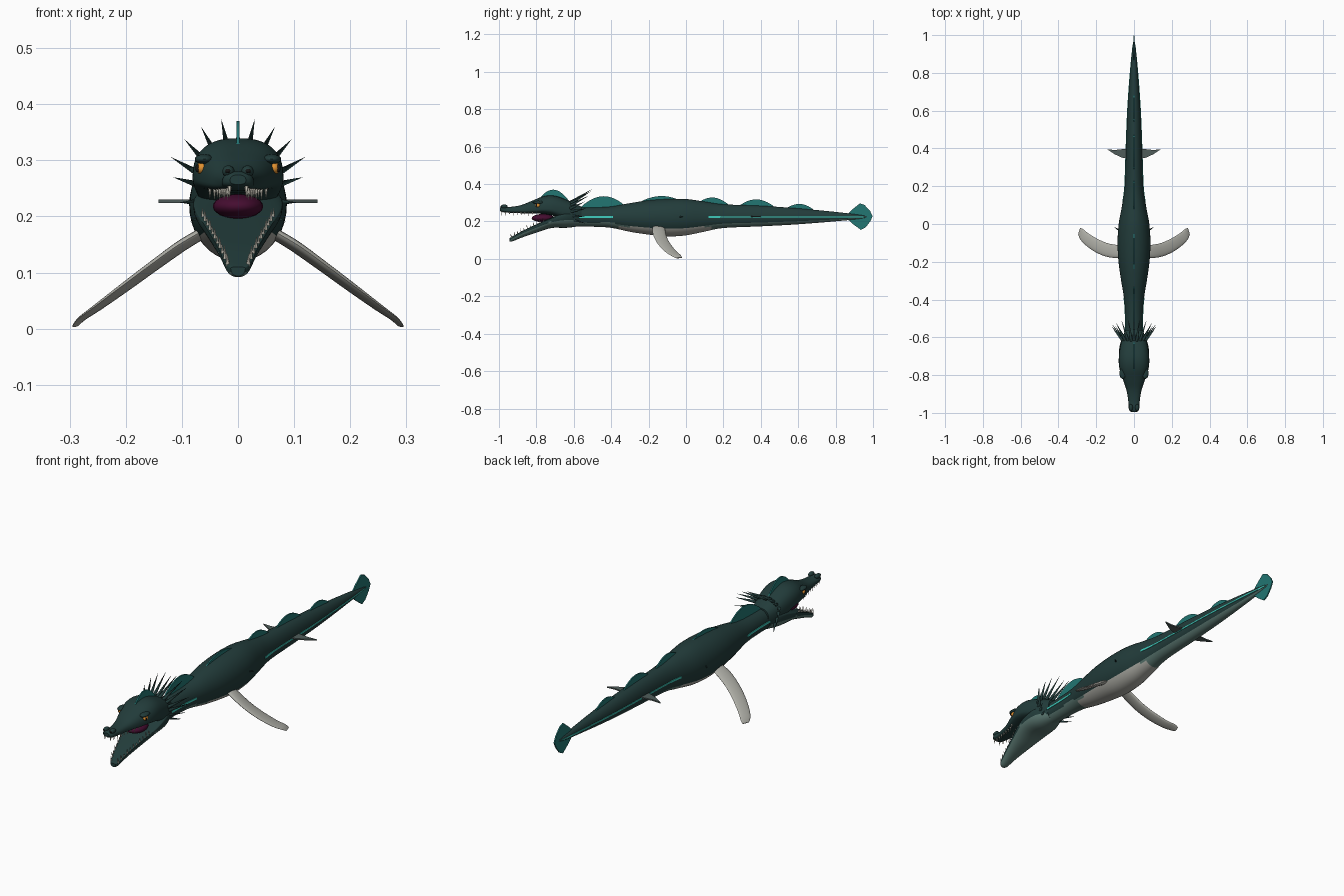
import bpy, bmesh, math
from mathutils import Vector

if "Cube" in bpy.data.objects:
    bpy.data.objects.remove(bpy.data.objects["Cube"], do_unlink=True)


def material(name, r, g, b):
    m = bpy.data.materials.new(name)
    m.use_nodes = True
    m.diffuse_color = (r, g, b, 1)
    m.node_tree.nodes["Principled BSDF"].inputs["Base Color"].default_value = (r, g, b, 1)
    return m


SKIN = material("dark teal skin", .016, .045, .043)
BELLY = material("grey green underside", .10, .18, .16)
PALE = material("pale grey", .42, .42, .38)
FIN = material("teal fin", .016, .18, .17)
STRIPE = material("bright cyan", .05, .62, .52)
MOUTH = material("dark purple", .06, .004, .03)
TOOTH = material("ivory", .75, .72, .62)
EYE = material("amber", .75, .28, .03)
GREY = material("dark grey fin", .08, .11, .105)
BLACK = material("black", .008, .008, .008)


def finish(name, bm, mats, mirror=False, angle=40):
    bmesh.ops.recalc_face_normals(bm, faces=bm.faces)
    me = bpy.data.meshes.new(name)
    bm.to_mesh(me)
    bm.free()
    ob = bpy.data.objects.new(name, me)
    bpy.context.collection.objects.link(ob)
    for m in mats:
        me.materials.append(m)
    if mirror:
        ob.modifiers.new("Mirror", 'MIRROR')
    bpy.ops.object.select_all(action='DESELECT')
    ob.select_set(True)
    bpy.context.view_layer.objects.active = ob
    bpy.ops.object.shade_smooth_by_angle(angle=math.radians(angle))
    return ob


def smooth_rows(rows, steps=5):
    """Catmull-Rom interpolation between rows of values."""
    out = []
    for i in range(len(rows) - 1):
        quad = [rows[max(0, min(len(rows) - 1, i + k))] for k in (-1, 0, 1, 2)]
        for s in range(steps):
            t = s / steps
            out.append([.5 * (2 * b + (c - a) * t + (2 * a - 5 * b + 4 * c - d) * t * t
                              + (3 * b - a - 3 * c + d) * t ** 3)
                        for a, b, c, d in zip(*quad)])
    return out + [list(rows[-1])]


def skin_rings(bm, rings):
    """Bridge rings of points and close both ends."""
    loops = [[bm.verts.new(p) for p in ring] for ring in rings]
    n = len(loops[0])
    for a, b in zip(loops, loops[1:]):
        for i in range(n):
            bm.faces.new((a[i], a[(i + 1) % n], b[(i + 1) % n], b[i]))
    bm.faces.new(loops[0])
    bm.faces.new(loops[-1])


def body_loft(name, rows, mats, rule, power=1.0, n=40):
    """Rows hold y, middle z, half width, height above, depth below."""
    bm = bmesh.new()
    rings = []
    for y, z, w, up, down in smooth_rows(rows):
        ring = []
        for i in range(n):
            c, s = math.cos(math.tau * i / n), math.sin(math.tau * i / n)
            px = math.copysign(abs(c) ** power, c)
            pz = math.copysign(abs(s) ** power, s)
            ring.append((w * px, y, z + pz * (up if s > 0 else down)))
        rings.append(ring)
    skin_rings(bm, rings)
    bmesh.ops.recalc_face_normals(bm, faces=bm.faces)
    for f in bm.faces:
        f.material_index = rule(f.calc_center_median(), f.normal)
    return finish(name, bm, mats)


def plate(name, points, thickness, axis, mat, mirror=False):
    """Flat outline thickened along an axis."""
    bm = bmesh.new()
    half = Vector(axis) * thickness / 2
    skin_rings(bm, [[Vector(p) - half for p in points], [Vector(p) + half for p in points]])
    return finish(name, bm, [mat], mirror)


def add_cone(bm, base, tip, radius, n=8):
    base, tip = Vector(base), Vector(tip)
    q = (tip - base).to_track_quat('Z', 'Y')
    ring = [bm.verts.new(base + q @ Vector((radius * math.cos(math.tau * i / n),
                                           radius * math.sin(math.tau * i / n), 0)))
            for i in range(n)]
    top = bm.verts.new(tip)
    bm.faces.new(ring)
    for i in range(n):
        bm.faces.new((ring[i], ring[(i + 1) % n], top))


def ellipsoid(name, centre, radii, mat, mirror=False):
    bm = bmesh.new()
    bmesh.ops.create_uvsphere(bm, u_segments=20, v_segments=12, radius=1)
    for v in bm.verts:
        v.co = Vector([c + r * p for c, r, p in zip(centre, radii, v.co)])
    return finish(name, bm, [mat], mirror)


# Body from neck to tail tip
def body_colour(c, n):
    if -.36 < c.y < .13 and n.z < -.55 and c.z < .172:
        return 2
    return 1 if n.z < -.5 else 0


body_loft("body", [
    (-.64, .225, .046, .05, .052), (-.5, .222, .046, .053, .05), (-.4, .22, .052, .06, .054),
    (-.3, .22, .068, .078, .075), (-.2, .22, .082, .093, .09), (-.1, .22, .087, .1, .1),
    (0, .22, .081, .1, .094), (.1, .22, .063, .086, .074), (.2, .222, .049, .07, .057),
    (.4, .224, .042, .06, .05), (.6, .225, .034, .045, .04), (.8, .225, .02, .026, .024),
    (.92, .225, .01, .012, .012), (.975, .225, .002, .003, .003)],
    [SKIN, BELLY, PALE], body_colour)

# Skull and snout
body_loft("upper_head", [
    (-.56, .235, .046, .045, .04), (-.62, .25, .067, .058, .06), (-.70, .265, .08, .072, .038),
    (-.76, .268, .078, .067, .028), (-.82, .262, .06, .05, .02), (-.88, .258, .04, .03, .014),
    (-.94, .258, .03, .02, .012), (-.98, .262, .027, .018, .012), (-.995, .264, .014, .01, .007)],
    [SKIN], lambda c, n: 0, power=.8)

# Open lower jaw, paler underneath
body_loft("lower_jaw", [
    (-.57, .225, .046, .02, .05), (-.64, .232, .075, .02, .066), (-.72, .213, .078, .008, .048),
    (-.80, .182, .058, .003, .042), (-.88, .145, .036, .002, .032),
    (-.93, .117, .023, .002, .024), (-.945, .108, .013, .002, .014)],
    [SKIN, BELLY], lambda c, n: int(n.z < -.3), power=.85)

ellipsoid("mouth_lining", (0, -.765, .218), (.045, .06, .022), MOUTH)
ellipsoid("nostril", (.017, -.972, .28), (.011, .018, .011), SKIN, True)
ellipsoid("nostril_hole", (.018, -.987, .281), (.005, .005, .004), BLACK, True)
ellipsoid("eye", (.064, -.792, .286), (.011, .014, .011), EYE, True)
ellipsoid("pupil", (.072, -.799, .286), (.004, .004, .007), BLACK, True)
ellipsoid("brow", (.06, -.79, .302), (.017, .03, .009), SKIN, True)

# Teeth along both jaws
bm = bmesh.new()
for i in range(11):
    t = i / 10
    x, y, z = .062 - .044 * t, -.76 - .172 * t, .196 - .08 * t
    add_cone(bm, (x, y, z - .004), (x + .002, y - .006, z + .02 + .006 * (i % 2)), .0045, 6)
finish("lower_teeth", bm, [TOOTH], True, 20)
bm = bmesh.new()
for i in range(9):
    t = i / 8
    x, y = .05 - .035 * t ** .7, -.82 - .165 * t
    add_cone(bm, (x, y, .254), (x, y, .232 - .004 * (i % 2)), .004, 6)
finish("upper_teeth", bm, [TOOTH], True, 20)

# Fan of spines behind the head
bm = bmesh.new()
for x, z, y in [(0, .366, -.5), (.03, .374, -.5), (.066, .36, -.51), (.096, .338, -.52),
                (.12, .306, -.54), (.116, .27, -.53), (.1, .225, -.54), (.085, .19, -.54)]:
    for side in ((1, -1) if x else (1,)):
        base = (side * x * .45, -.625, .235 + (z - .235) * .45)
        add_cone(bm, base, (side * x, y, z), .009)
finish("neck_spines", bm, [SKIN], angle=50)
bm = bmesh.new()
add_cone(bm, (.07, -.04, .225), (.105, -.015, .225), .006)
finish("side_barb", bm, [SKIN], True)

# Rounded fins down the back and over the skull
for name, y0, y1, base, peak in [
        ("head_crest", -.81, -.61, .28, .37), ("neck_fin", -.58, -.3, .255, .335),
        ("shoulder_fin", -.28, .02, .28, .336), ("back_fin", .03, .25, .265, .328),
        ("rear_fin", .26, .49, .26, .318), ("tail_ridge", .51, .7, .245, .294)]:
    outline = []
    for i in range(17):
        t = i / 16
        outline.append((0, y0 + (y1 - y0) * t, base + (peak - base) * math.sin(math.pi * t) ** .8))
    plate(name, outline, .006, (1, 0, 0), FIN)

# Upright tail fluke
fluke = [(.85, .225), (.89, .265), (.93, .297), (.955, .288), (.985, .255), (.998, .228),
         (.985, .2), (.96, .168), (.935, .155), (.89, .188)]
plate("tail_fluke", [(0, y, z) for y, z in fluke], .006, (1, 0, 0), FIN)

# Glowing lines along the flanks
for name, line in [
        ("neck_stripe", [(-.58, .047), (-.5, .0475), (-.44, .0495), (-.39, .0545)]),
        ("tail_stripe", [(.12, .0605), (.2, .0505), (.4, .0435), (.6, .0355), (.8, .0215), (.95, .0065)])]:
    bm = bmesh.new()
    rings = []
    for y, x in smooth_rows(line):
        h = .0045 if y < .2 else .003
        rings.append([(x - .004, y, .224 - h), (x + .001, y, .224 - h),
                      (x + .001, y, .224 + h), (x - .004, y, .224 + h)])
    skin_rings(bm, rings)
    finish(name, bm, [STRIPE], True)

# Long swept front flippers: x, y, z, half chord, half thickness
bm = bmesh.new()
rings = []
for x, y, z, chord, thick in smooth_rows([
        (.06, -.145, .172, .034, .01), (.1, -.145, .148, .036, .01), (.15, -.135, .112, .035, .009),
        (.2, -.113, .075, .034, .008), (.25, -.08, .038, .031, .006), (.278, -.053, .018, .027, .004),
        (.29, -.038, .005, .018, .002)]):
    ring = []
    for i in range(16):
        a = math.tau * i / 16
        c, s = chord * math.cos(a), thick * math.sin(a)
        ring.append((x - c * .3 + s * .55, y + c * .95, z + s * .8 + c * .05))
    rings.append(ring)
skin_rings(bm, rings)
finish("front_flipper", bm, [PALE], True)

# Small rear fins
plate("rear_flipper", [(.03, .345, .227), (.06, .35, .227), (.1, .368, .227), (.142, .395, .227),
                       (.1, .392, .227), (.03, .4, .227)], .006, (0, 0, 1), GREY, True)
